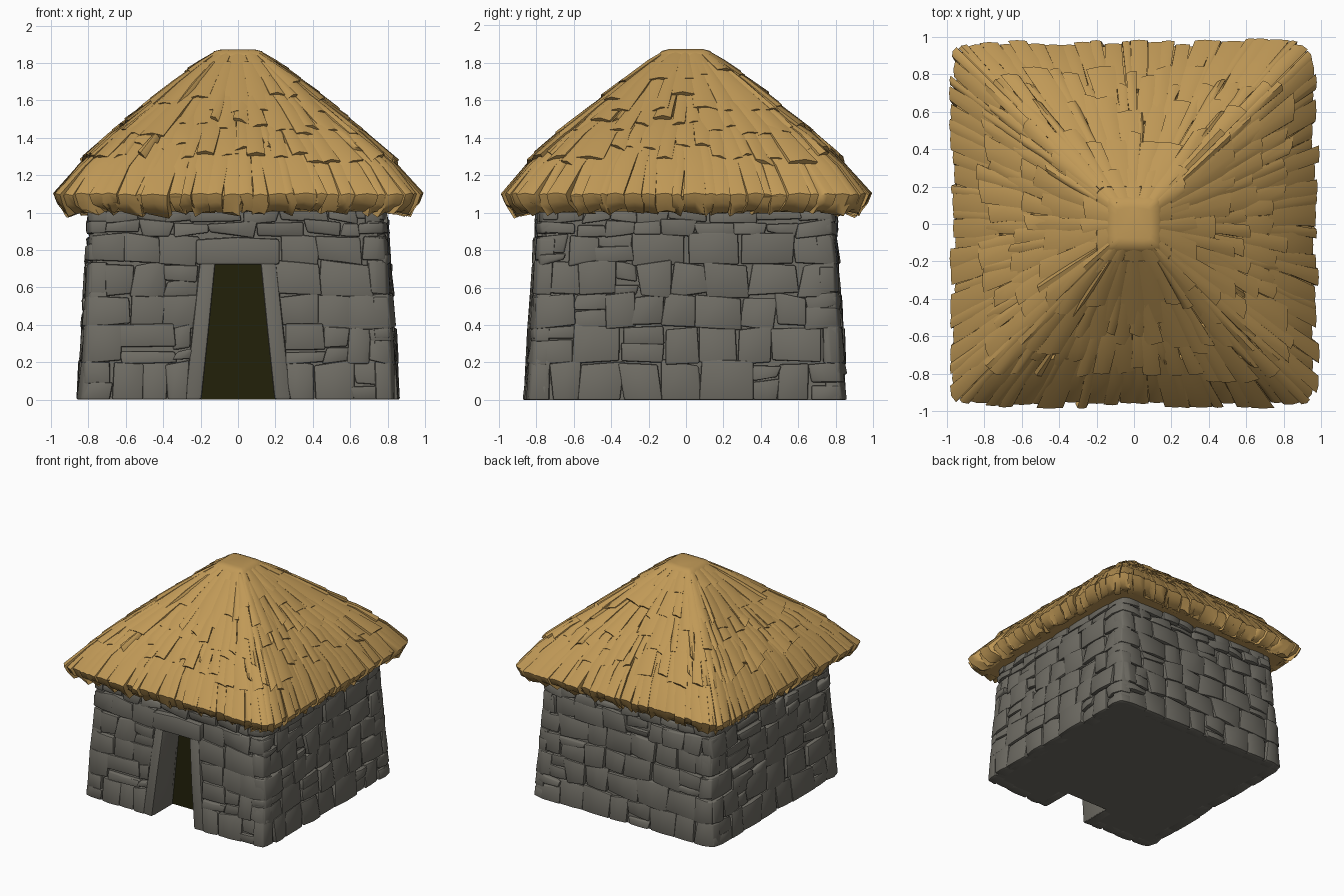
import bpy, bmesh, math, random
from mathutils import Vector, Matrix

if "Cube" in bpy.data.objects:
    bpy.data.objects.remove(bpy.data.objects["Cube"])
random.seed(7)
R = random.uniform

def mat(name, c):
    m = bpy.data.materials.new(name)
    m.diffuse_color = (*c, 1)
    m.use_nodes = True
    m.node_tree.nodes["Principled BSDF"].inputs["Base Color"].default_value = m.diffuse_color
    return m

STONE = mat("grey stone", (0.158, 0.150, 0.127))
STRAW = mat("golden straw", (0.53, 0.32, 0.095))
DARK = mat("dark doorway", (0.016, 0.015, 0.003))

def finish(bm, name, m, bevel=0, angle=40):
    bmesh.ops.recalc_face_normals(bm, faces=bm.faces)
    me = bpy.data.meshes.new(name)
    bm.to_mesh(me)
    bm.free()
    me.materials.append(m)
    ob = bpy.data.objects.new(name, me)
    bpy.context.collection.objects.link(ob)
    bpy.ops.object.select_all(action='DESELECT')
    ob.select_set(True)
    bpy.context.view_layer.objects.active = ob
    if bevel:
        b = ob.modifiers.new("worn edges", 'BEVEL')
        b.width, b.segments, b.limit_method = bevel, 2, 'ANGLE'
        bpy.ops.object.modifier_apply(modifier=b.name)
    bpy.ops.object.shade_smooth_by_angle(angle=math.radians(angle))
    return ob

def loft(bm, rings):
    """Closed solid through rings of points."""
    vs = [[bm.verts.new(p) for p in r] for r in rings]
    n = len(vs[0])
    for a, b in zip(vs, vs[1:]):
        for i in range(n):
            j = (i + 1) % n
            bm.faces.new((a[i], a[j], b[j], b[i]))
    bm.faces.new(vs[0][::-1])
    bm.faces.new(vs[-1])

def soften(p):
    """Pull square corners inward, more so near the peak."""
    x, y, z = p
    m = max(abs(x), abs(y), 1e-4)
    n = 24 if z < 1 else 20 - 12 * min(1, (z - 1) / 0.85)
    s = (abs(x / m) ** n + abs(y / m) ** n) ** (-1 / n)
    return Vector((x * s, y * s, z))

def square(h, z):
    pts = []
    for k in range(4):
        rot = Matrix.Rotation(k * math.pi / 2, 3, 'Z')
        pts += [soften(rot @ Vector((t * h, -h, z))) for t in (-1, -0.85, -0.5, 0, 0.5, 0.85)]
    return pts

def wall_half(z):
    return 0.85 - 0.062 * z

# Solid wall core with the door recess
def notched(z, w):
    h, d = wall_half(z) - 0.025, -0.58
    c = h - 0.03
    return [(-c, -h, z), (-w, -h, z), (-w, d, z), (w, d, z), (w, -h, z), (c, -h, z),
            (h, -c, z), (h, c, z), (c, h, z), (-c, h, z), (-h, c, z), (-h, -c, z)]
bm = bmesh.new()
loft(bm, [notched(0, 0.2), notched(0.73, 0.125)])
loft(bm, [square(wall_half(0.73) - 0.025, 0.73), square(wall_half(1.03) - 0.025, 1.03)])
finish(bm, "wall_core", STONE)

# Dark doorway panel
bm = bmesh.new()
loft(bm, [[(-w, -0.588, z), (w, -0.588, z), (w, -0.581, z), (-w, -0.581, z)]
          for z, w in ((0.004, 0.199), (0.728, 0.125))])
finish(bm, "doorway_panel", DARK)

# Rough stone courses
def stone(bm, side, x0, x1, z0, z1, slope0=0, slope1=0):
    rot = Matrix.Rotation(side * math.pi / 2, 3, 'Z')
    out = R(-0.006, 0.012)
    rings = []
    for z, s in ((z0, 1), (z1, -1)):
        ring = []
        for x, sl in ((x0, slope0), (x1, slope1)):
            zz = max(0, z + R(-0.02, 0.02)) if z > 0 else 0
            xx = x + sl * (z - z0) + R(-0.016, 0.016)
            lim = wall_half(zz) + 0.006
            xx = max(-lim, min(lim, xx))
            ring.append((xx, zz, wall_half(zz) + out + R(-0.012, 0.009)))
        (xa, za, ya), (xb, zb, yb) = ring
        xm, zm, ym = (xa + xb) / 2 + R(-.02, .02), (za + zb) / 2, max(ya, yb) + R(-.002, .007)
        rings.append([rot @ soften(p) for p in
                      ((xa, -ya, za), (xm, -ym, zm), (xb, -yb, zb),
                       (xb, -ya + 0.1, zb), (xa, -ya + 0.1, za))])
    loft(bm, rings)

def course(bm, side, a, b, z0, z1, sa=0, sb=0):
    cuts = [a]
    while b - cuts[-1] > 0.36:
        cuts.append(cuts[-1] + R(0.13, 0.29))
    if b - cuts[-1] > 0.24:
        cuts.append((cuts[-1] + b) / 2 + R(-0.03, 0.03))
    cuts.append(b)
    for i, (x0, x1) in enumerate(zip(cuts, cuts[1:])):
        s0 = sa if i == 0 else R(-0.1, 0.1)
        s1 = sb if i == len(cuts) - 2 else 0
        if R(0, 1) < 0.25 and z1 - z0 > 0.15:
            zm = z0 + (z1 - z0) * R(0.35, 0.65)
            stone(bm, side, x0, x1, z0, zm)
            stone(bm, side, x0, x1, zm, z1)
        else:
            stone(bm, side, x0, x1, z0, z1, s0, s1)

levels = [0, 0.2, 0.39, 0.56, 0.73, 0.88, 0.95, 1.02]
for side, name in enumerate(("front", "right", "back", "left")):
    bm = bmesh.new()
    for z0, z1 in zip(levels, levels[1:]):
        h = wall_half(z0) + 0.004
        if side == 0 and z0 < 0.88:
            j = 0.27 - 0.11 * z0 if z0 < 0.7 else 0.22
            sl = 0.11 if z0 < 0.7 else 0
            course(bm, 0, -h, -j, z0, z1, 0, sl)
            course(bm, 0, j, h, z0, z1, -sl, 0)
        else:
            course(bm, side, -h, h, z0, z1)
    finish(bm, name + "_wall_stones", STONE, 0.01)

# Door jambs and lintel
bm = bmesh.new()
for s in (-1, 1):
    loft(bm, [[(s * xi, -y, z), (s * xo, -y + 0.008, z), (s * xo, -0.6, z), (s * xi, -0.6, z)]
              for z, xi, xo, y in ((0, 0.195, 0.285, 0.868), (0.36, 0.157, 0.245, 0.85),
                                   (0.735, 0.12, 0.205, 0.822))])
finish(bm, "door_jambs", STONE, 0.014)
bm = bmesh.new()
loft(bm, [[(x, -0.823, 0.722), (x, -0.6, 0.722), (x, -0.6, 0.862), (x, -0.817, 0.862 + b)]
          for x, b in ((-0.225, -0.006), (0, 0.008), (0.222, -0.003))])
finish(bm, "door_lintel", STONE, 0.014)

# Thatch core under the straw
bm = bmesh.new()
loft(bm, [square(h, z) for h, z in ((0.88, 1.005), (0.95, 1.085), (0.76, 1.3),
                                    (0.45, 1.57), (0.11, 1.855))])
finish(bm, "thatch_core", STRAW)

# Overlapping straw bundles in tiers; each has an outer profile (half width, height)
def bundle(bm, side, t0, t1, prof, drop):
    rot = Matrix.Rotation(side * math.pi / 2, 3, 'Z')
    lift, skew, rings = R(-0.009, 0.006), R(-0.015, 0.015), []
    n = len(prof) - 1
    for i, (h, z) in enumerate(prof):
        f = i / n
        h, z = h + lift * f, z + lift * f
        if i == n:
            h, z = h + drop[0], z + drop[1]
        # widths vary and skew toward the ragged lower end
        tm = (t0 + t1) / 2 + skew * f
        a = max(t0 + R(-0.016, 0.008) + skew * f, -1.0)
        b = min(t1 + R(-0.008, 0.016) + skew * f, 1.0)
        bulge = 0.004 + 0.008 * f
        e = R(-0.02, 0.02) * (i == n)
        back = -0.035 + 0.04 * (z < 1.05)
        rings.append([rot @ soften(p) for p in
                      ((a * h, -h + e * 0.6, z + e), (tm * h, -h - bulge * 0.5, z + bulge),
                       (b * h, -h - e * 0.6, z - e),
                       (b * (h - 0.04), -h + 0.04, z + back),
                       (a * (h - 0.04), -h + 0.04, z + back))])
    loft(bm, rings)

tiers = [
    ("eave", 24, [(0.72, 1.37), (0.85, 1.25), (0.982, 1.095), (0.962, 1.045), (0.905, 0.998)]),
    ("lower", 19, [(0.55, 1.51), (0.68, 1.42), (0.79, 1.315)]),
    ("middle", 14, [(0.36, 1.67), (0.5, 1.565), (0.635, 1.455)]),
    ("upper", 9, [(0.2, 1.805), (0.34, 1.70), (0.48, 1.585)]),
    ("crown", 5, [(0.115, 1.862), (0.2, 1.805), (0.32, 1.71)]),
]
for name, count, prof in tiers:
    bm = bmesh.new()
    for side in range(4):
        cuts = [-1] + [-1 + 2 * (i + R(-0.33, 0.33)) / count for i in range(1, count)] + [1]
        for t0, t1 in zip(cuts, cuts[1:]):
            if name == "eave":
                drop = (R(-0.015, 0.01), R(-0.008, 0.01))
                k = R(-0.03, 0.006)
                p = [(h + k * (i in (2, 3)), z) for i, (h, z) in enumerate(prof)]
            else:
                d = R(-0.06, 0.06)
                drop, p = (d, -0.84 * d), prof
            bundle(bm, side, t0, t1, p, drop)
    finish(bm, name + "_straw", STRAW, 0, 50)

# Flat rounded top of the thatch
bm = bmesh.new()
loft(bm, [square(0.15, 1.835), square(0.13, 1.862), square(0.09, 1.872)])
finish(bm, "thatch_cap", STRAW, 0, 60)
